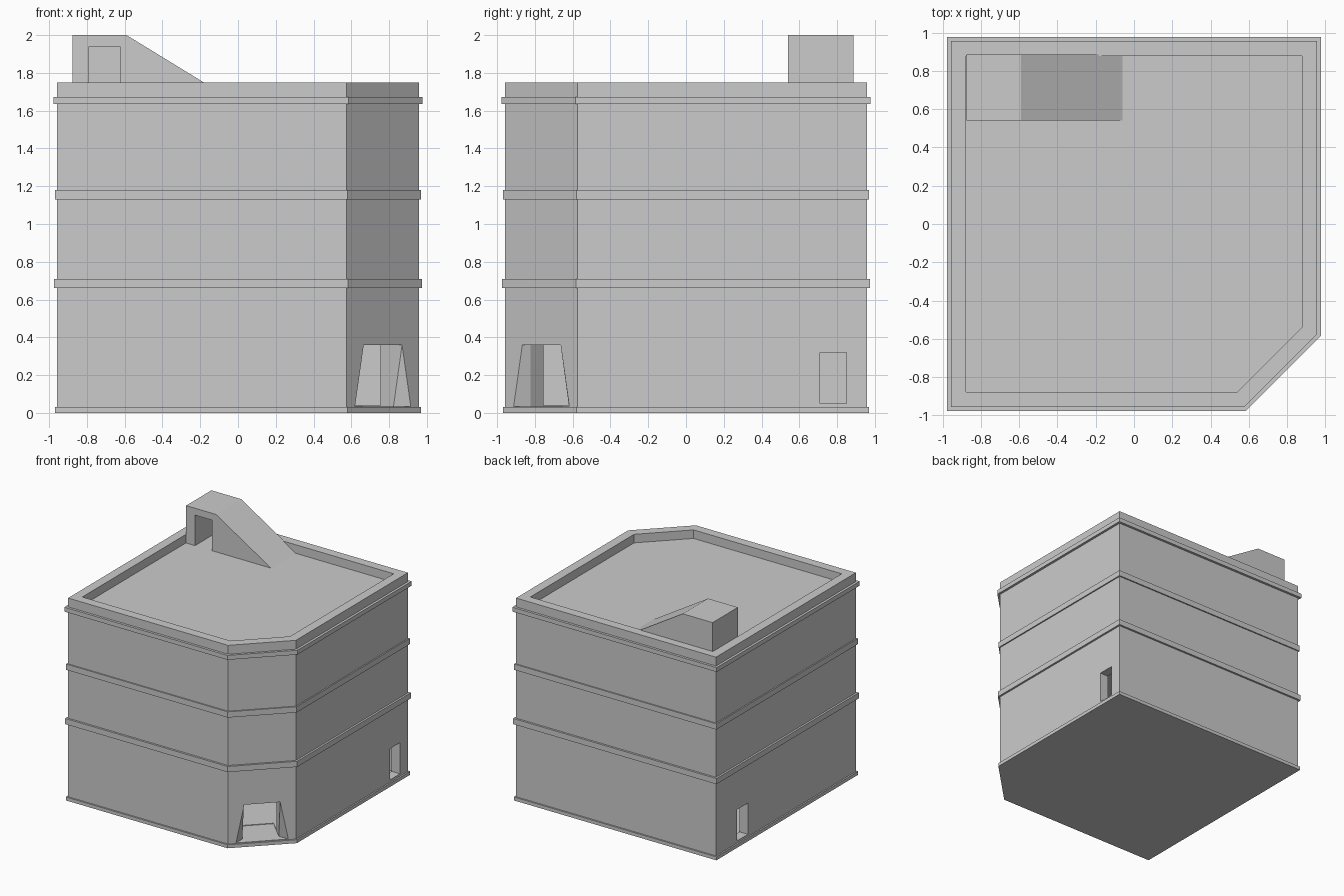
import bpy
import bmesh
from math import sqrt
from mathutils import Vector

default = bpy.data.objects.get("Cube")
if default:
    bpy.data.objects.remove(default, do_unlink=True)

stone = bpy.data.materials.new("plain grey")
stone.use_nodes = True
GREY = (0.6, 0.6, 0.6, 1)
stone.diffuse_color = GREY
stone.node_tree.nodes["Principled BSDF"].inputs["Base Color"].default_value = GREY

HALF = 0.957      # half width of the walls
CORNER = 1.532    # x - y along the cut corner
CUT_DIST = CORNER / sqrt(2)


def loft(name, sections):
    """Closed solid through matching rings of points."""
    bm = bmesh.new()
    rings = [[bm.verts.new(p) for p in s] for s in sections]
    n = len(rings[0])
    for a, b in zip(rings, rings[1:]):
        for i in range(n):
            j = (i + 1) % n
            bm.faces.new((a[i], a[j], b[j], b[i]))
    bm.faces.new(rings[0][::-1])
    bm.faces.new(rings[-1])
    bmesh.ops.recalc_face_normals(bm, faces=bm.faces)
    mesh = bpy.data.meshes.new(name)
    bm.to_mesh(mesh)
    bm.free()
    mesh.materials.append(stone)
    obj = bpy.data.objects.new(name, mesh)
    bpy.context.collection.objects.link(obj)
    return obj


def footprint_prism(name, z0, z1, grow=0.0, corner_grow=None):
    """Square plan with one cut corner, offset by the given amounts."""
    h = HALF + grow
    c = CORNER + sqrt(2) * (grow if corner_grow is None else corner_grow) - h
    plan = [(-h, -h), (c, -h), (h, -c), (h, h), (-h, h)]
    return loft(name, [[(x, y, z) for x, y in plan] for z in (z0, z1)])


def box(name, x0, x1, y0, y1, z0, z1):
    plan = [(x0, y0), (x1, y0), (x1, y1), (x0, y1)]
    return loft(name, [[(x, y, z) for x, y in plan] for z in (z0, z1)])


def cut(obj, cutters):
    """Subtract each cutter, bake the result and drop the cutters."""
    for c in cutters:
        c.hide_render = True
        mod = obj.modifiers.new("cut", 'BOOLEAN')
        mod.operation = 'DIFFERENCE'
        mod.solver = 'EXACT'
        mod.object = c
    graph = bpy.context.evaluated_depsgraph_get()
    baked = bpy.data.meshes.new_from_object(obj.evaluated_get(graph))
    obj.modifiers.clear()
    obj.data = baked
    for c in cutters:
        bpy.data.objects.remove(c, do_unlink=True)


def corner_section(depth, bottom, top):
    """Upright opening outline parallel to the cut corner wall."""
    out = Vector((1, -1, 0)).normalized()
    side = Vector((1, 1, 0)).normalized()
    base = out * (CUT_DIST - depth)
    outline = [(-bottom, 0.035), (bottom, 0.035), (top, 0.36), (-top, 0.36)]
    return [base + side * u + Vector((0, 0, z)) for u, z in outline]


# Main block: sunken roof, hollow ground floor, three doorways
walls = footprint_prism("walls", 0, 1.75)
roof_well = footprint_prism("roof_well", 1.676, 1.9, -0.08)
room = footprint_prism("room", 0.04, 0.66, -0.08, -0.163)
corner_door = loft("corner_door", [
    corner_section(-0.003, 0.21, 0.145),
    corner_section(0.064, 0.145, 0.145),
    corner_section(0.3, 0.145, 0.145)])
right_door = box("right_door", 0.8, 1.1, 0.71, 0.85, 0.05, 0.32)
left_door = box("left_door", -1.1, -0.8, 0.52, 0.67, 0.05, 0.32)
cut(walls, [roof_well, room, corner_door, right_door, left_door])

# Projecting string courses
for name, z0, z1, grow in [("base_course", 0, 0.03, 0.013),
                           ("lower_course", 0.661, 0.71, 0.017),
                           ("middle_course", 1.13, 1.18, 0.011),
                           ("cornice", 1.635, 1.673, 0.021)]:
    footprint_prism(name, z0, z1, grow)

# Stair house with sloping back and a front doorway
profile = [(-0.875, 1.66), (-0.035, 1.66), (-0.59, 2.0), (-0.875, 2.0)]
stair_house = loft("stair_house", [[(x, y, z) for x, z in profile]
                                   for y in (0.54, 0.886)])
cut(stair_house, [box("stair_door", -0.79, -0.625, 0.4, 0.84, 1.6, 1.94)])
